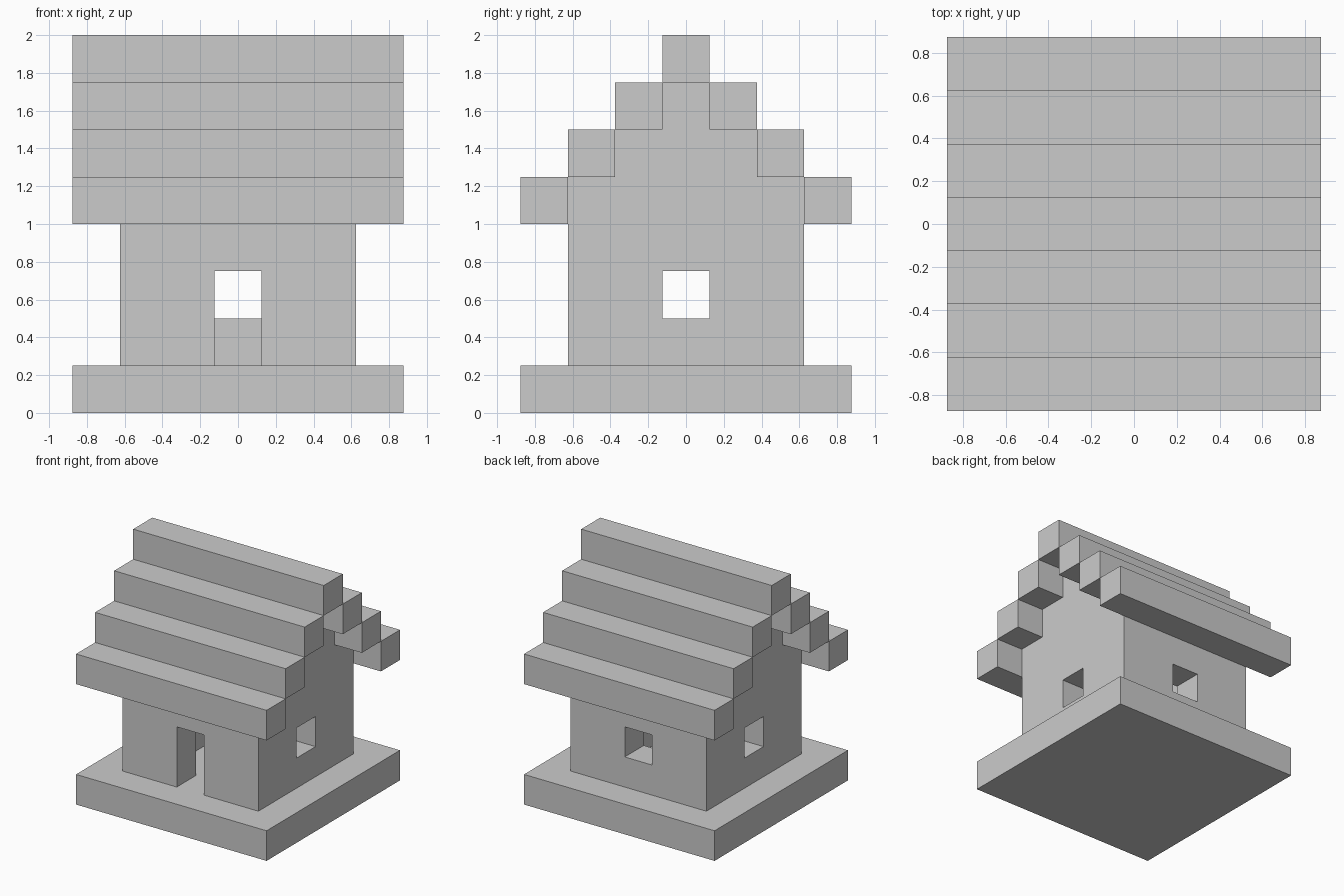
import bpy, bmesh

if "Cube" in bpy.data.objects:
    bpy.data.objects.remove(bpy.data.objects["Cube"])

U = 0.25  # block size


def box(name, lo, hi):
    """Axis-aligned box from min corner to max corner."""
    bm = bmesh.new()
    bmesh.ops.create_cube(bm, size=1)
    for v in bm.verts:
        for i in range(3):
            v.co[i] = hi[i] if v.co[i] > 0 else lo[i]
    return link(name, bm)


def link(name, bm):
    mesh = bpy.data.meshes.new(name)
    bm.to_mesh(mesh)
    bm.free()
    obj = bpy.data.objects.new(name, mesh)
    bpy.context.collection.objects.link(obj)
    return obj


def extrude_x(name, profile, half):
    """Closed (y, z) profile extruded from -half to +half along x."""
    bm = bmesh.new()
    face = bm.faces.new([bm.verts.new((-half, y, z)) for y, z in profile])
    ext = bmesh.ops.extrude_face_region(bm, geom=[face])["geom"]
    verts = [e for e in ext if isinstance(e, bmesh.types.BMVert)]
    bmesh.ops.translate(bm, verts=verts, vec=(2 * half, 0, 0))
    bmesh.ops.recalc_face_normals(bm, faces=bm.faces)
    return link(name, bm)


def cut(obj, lo, hi):
    """Subtract a box and discard the cutter."""
    cutter = box("cutter", lo, hi)
    cutter.hide_render = True
    mod = obj.modifiers.new("cut", "BOOLEAN")
    mod.operation, mod.solver, mod.object = "DIFFERENCE", "EXACT", cutter
    bpy.context.view_layer.objects.active = obj
    bpy.ops.object.modifier_apply(modifier=mod.name)
    bpy.data.objects.remove(cutter)


# Base slab
box("base", (-3.5 * U, -3.5 * U, 0), (3.5 * U, 3.5 * U, U))

# Walls with stepped gables
right = [(2.5 * U, U), (2.5 * U, 5 * U), (1.5 * U, 5 * U),
         (1.5 * U, 6 * U), (0.5 * U, 6 * U), (0.5 * U, 7 * U)]
walls = extrude_x("walls", right + [(-y, z) for y, z in reversed(right)], 2.5 * U)

# Hollow room, open up to the roof
cut(walls, (-1.5 * U, -1.5 * U, 0), (1.5 * U, 1.5 * U, 9 * U))
# Side windows, back window, front door
cut(walls, (-4 * U, -0.5 * U, 2 * U), (4 * U, 0.5 * U, 3 * U))
cut(walls, (-0.5 * U, 0, 2 * U), (0.5 * U, 4 * U, 3 * U))
cut(walls, (-0.5 * U, -4 * U, 0), (0.5 * U, 0, 3 * U))

# Roof beams, stepping up to the ridge
for i in range(3):
    for side, label in ((-1, "front"), (1, "back")):
        y = side * (3 - i) * U
        box(f"roof_beam_{label}_{i + 1}",
            (-3.5 * U, y - U / 2, (4 + i) * U), (3.5 * U, y + U / 2, (5 + i) * U))
box("roof_ridge", (-3.5 * U, -U / 2, 7 * U), (3.5 * U, U / 2, 8 * U))
